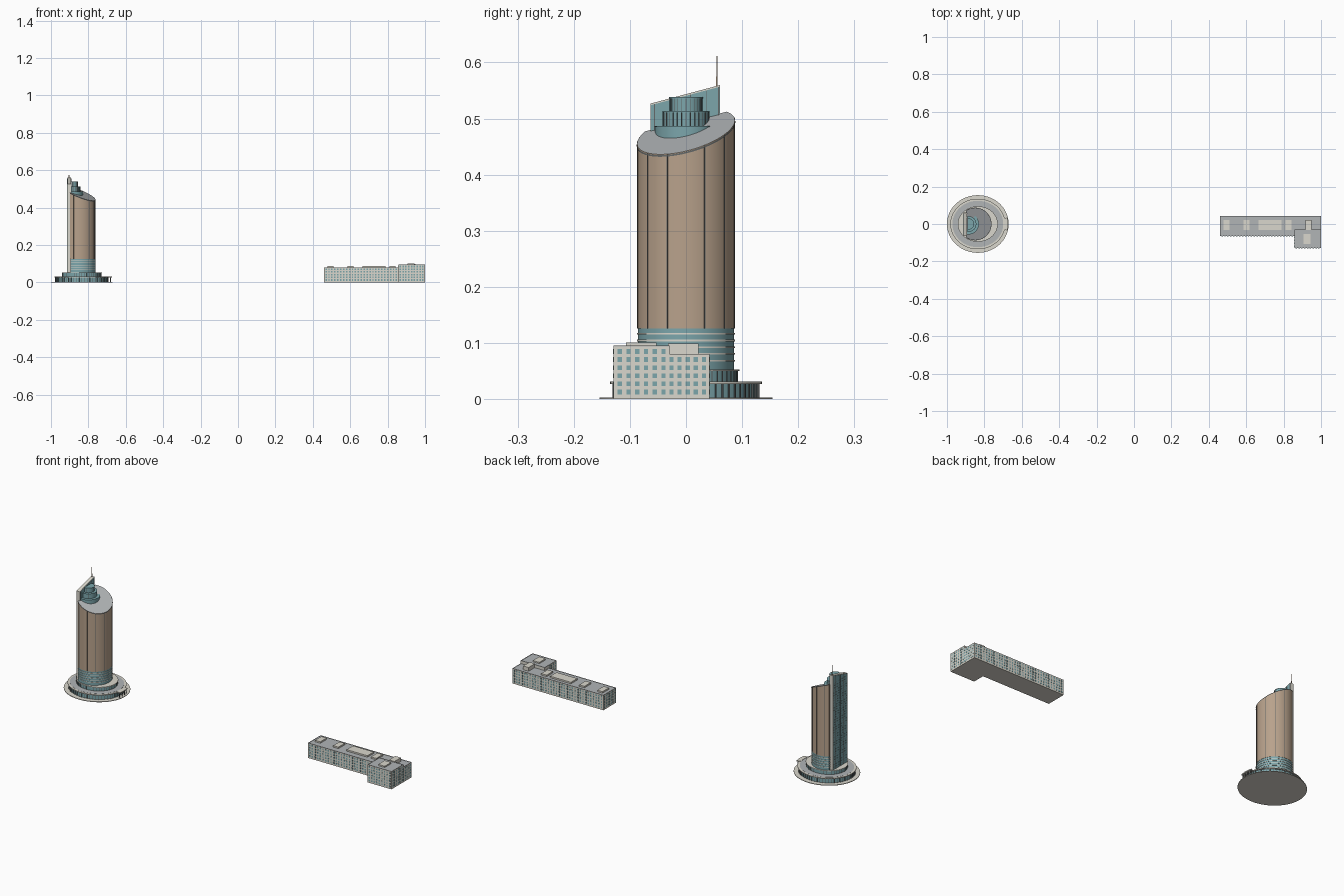
import bpy, bmesh
from math import sin, cos, pi, radians, asin, sqrt

if "Cube" in bpy.data.objects:
    bpy.data.objects.remove(bpy.data.objects["Cube"])

def mat(name, r, g, b):
    m = bpy.data.materials.new(name)
    m.diffuse_color = (r, g, b, 1)
    m.use_nodes = True
    m.node_tree.nodes["Principled BSDF"].inputs["Base Color"].default_value = m.diffuse_color
    return m

CREAM = mat("concrete", .70, .68, .61)
TEAL = mat("teal_glass", .20, .38, .41)
BROWN = mat("bronze_glass", .48, .36, .26)
GREY = mat("roof_grey", .44, .46, .47)
DARK = mat("dark_metal", .13, .14, .14)

def finish(bm, name, mats, smooth=False):
    bmesh.ops.recalc_face_normals(bm, faces=bm.faces[:])
    me = bpy.data.meshes.new(name)
    bm.to_mesh(me)
    bm.free()
    for m in mats:
        me.materials.append(m)
    ob = bpy.data.objects.new(name, me)
    bpy.context.collection.objects.link(ob)
    if smooth:
        bpy.ops.object.select_all(action='DESELECT')
        ob.select_set(True)
        bpy.context.view_layer.objects.active = ob
        bpy.ops.object.shade_smooth_by_angle(angle=radians(30))
    return ob

def add_prism(bm, pts, z0, top, cap=0):
    """Extrude an outline from z0 up to a flat or sloping top."""
    f = top if callable(top) else (lambda x, y: top)
    lo = [bm.verts.new((x, y, z0)) for x, y in pts]
    hi = [bm.verts.new((x, y, f(x, y))) for x, y in pts]
    bm.faces.new(lo[::-1])
    bm.faces.new(hi).material_index = cap
    n = len(pts)
    for i in range(n):
        j = (i + 1) % n
        bm.faces.new((lo[i], lo[j], hi[j], hi[i]))

def prism(name, pts, z0, top, side, cap=None, smooth=False):
    bm = bmesh.new()
    add_prism(bm, pts, z0, top, 1 if cap else 0)
    return finish(bm, name, [side] + ([cap] if cap else []), smooth)

def add_box(bm, x0, x1, y0, y1, z0, top):
    add_prism(bm, [(x0, y0), (x1, y0), (x1, y1), (x0, y1)], z0, top)

def box(name, x0, x1, y0, y1, z0, top, m, cap=None):
    return prism(name, [(x0, y0), (x1, y0), (x1, y1), (x0, y1)], z0, top, m, cap)

def ellipse(cx, rx, ry, n=72, a0=0, a1=2 * pi):
    full = a1 - a0 > 6.28
    k = n if full else n + 1
    return [(cx + rx * cos(a0 + (a1 - a0) * i / n), ry * sin(a0 + (a1 - a0) * i / n)) for i in range(k)]

def posts(name, cx, rx, ry, angles, z0, top, w, m=DARK):
    """Thin upright bars set around an ellipse."""
    bm = bmesh.new()
    for a in angles:
        ex, ey = cx + rx * cos(a), ry * sin(a)
        c, s = cos(a) * w, sin(a) * w
        add_prism(bm, [(ex - c + s, ey - s - c), (ex + c + s, ey + s - c),
                       (ex + c - s, ey + s + c), (ex - c - s, ey - s + c)], z0, top)
    return finish(bm, name, [m])

# ---- plaza and two-tier podium
PX = -.835
prism("plaza_disc", ellipse(PX, .165, .154, 96), 0, .003, CREAM, smooth=True)
prism("podium_wall", ellipse(PX, .140, .128), .003, .027, TEAL, smooth=True)
posts("podium_columns", PX, .142, .130, [2 * pi * i / 60 for i in range(60)], .003, .027, .0012)
prism("podium_roof", ellipse(PX, .147, .135), .027, .031, CREAM, smooth=True)
prism("podium_roof_deck", ellipse(PX, .136, .124), .031, .0316, GREY, smooth=True)
prism("upper_tier_wall", ellipse(PX, .104, .092), .031, .050, TEAL, smooth=True)
posts("upper_tier_mullions", PX, .104, .092, [2 * pi * i / 48 for i in range(48)], .031, .050, .0008)
prism("upper_tier_roof", ellipse(PX, .107, .095), .050, .053, CREAM, smooth=True)
canopy = ellipse(PX, .161, .150, 10, -.23, .23) + ellipse(PX, .138, .126, 10, -.23, .23)[::-1]
prism("entrance_canopy", canopy, .027, .0325, CREAM)
posts("canopy_posts", PX, .156, .145, [-.2, -.07, .07, .2], .003, .027, .0012)

# ---- elliptical tower with a slanted top, cut flat against the rear slab
TX, R, XB = -.849, .087, -.897
cut = pi - asin(sqrt(1 - ((TX - XB) / R) ** 2))
def slant(x, y):
    return .476 - .39 * (x - TX) + .24 * y
def shaft(r):
    return ellipse(TX, r, r, 64, -cut, cut)
prism("tower_lower_glazing", shaft(R - .001), .053, .128, TEAL, smooth=True)
for i in range(5):
    z = .067 + i * .012
    prism("tower_floor_band", shaft(R + .0005), z, z + .003, CREAM, smooth=True)
prism("tower_shaft", shaft(R), .126, slant, BROWN, GREY, smooth=True)
fins = [radians(a) * s for a in (22.5, 52, 80, 110) for s in (-1, 1)]
posts("tower_fins", TX, R, R, fins, .126, lambda x, y: slant(x, y) - .001, .0009)
bm = bmesh.new()
rim = [[bm.verts.new((x, y, slant(x, y) + dz)) for x, y in shaft(R + .0008)] for dz in (-.004, -.001)]
for i in range(len(rim[0]) - 1):
    bm.faces.new((rim[0][i], rim[0][i + 1], rim[1][i + 1], rim[1][i]))
finish(bm, "tower_rim", [DARK], True)

# ---- rear slab with sloping head, glazed on both faces
def head(x, y):
    return .5435 + .266 * y
def below_head(x, y):
    return head(x, y) - .003
box("rear_slab", -.912, -.893, -.063, .061, .03, head, CREAM)
box("rear_slab_back_glass", -.913, -.911, -.058, .056, .053, below_head, TEAL)
box("rear_slab_front_glass", -.894, -.892, -.062, .060, .44, below_head, TEAL)
bm = bmesh.new()
for i in range(1, 8):
    y = -.058 + .114 * i / 8
    add_box(bm, -.9135, -.912, y - .0005, y + .0005, .053, below_head)
for i in range(1, 36):
    z = .053 + i * .0132
    add_box(bm, -.9135, -.912, -.058, .056, z, z + .001)
finish(bm, "rear_slab_grid", [DARK])
bm = bmesh.new()
for y in (-.056, -.026, .008, .036, .058):
    add_box(bm, -.893, -.8912, y - .0006, y + .0006, .46, below_head)
finish(bm, "front_glass_mullions", [DARK])

# ---- stepped crown drums and mast
DX = -.885
for r, z0, z1, n in ((.055, .43, .487, 0), (.041, .485, .513, 16), (.029, .511, .538, 12)):
    a = 1.7
    prism("crown_drum", ellipse(DX, r, r, 40, -a, a), z0, z1 - .002, TEAL, smooth=True)
    prism("crown_drum_cap", ellipse(DX, r + .001, r + .001, 40, -a, a), z1 - .002, z1, TEAL, smooth=True)
    if n:
        posts("crown_mullions", DX, r, r, [-1.6 + 3.2 * i / n for i in range(n + 1)], z0, z1 - .002, .0006)
box("mast_base", -.905, -.902, .0535, .0565, .55, .575, BROWN)
box("mast", -.9043, -.9027, .0542, .0558, .575, .611, BROWN)

# ---- low office block with projecting wing
def windows(name, x0, x1, y0, y1, nx, ny, rows, skip=lambda x, y: False):
    bm = bmesh.new()
    w, d = .0038, .0008
    for r in range(rows):
        z = .0085 + r * .0144
        for i in range(nx):
            x = x0 + (x1 - x0) * (i + .7) / (nx + .4)
            for y in (y0, y1):
                if not skip(x, y):
                    add_box(bm, x - w, x + w, y - d, y + d, z, z + .0085)
        for i in range(ny):
            y = y0 + (y1 - y0) * (i + .7) / (ny + .4)
            for x in (x0, x1):
                if not skip(x, y):
                    add_box(bm, x - d, x + d, y - w, y + w, z, z + .0085)
    finish(bm, name, [TEAL])

XR = .9992
box("long_block", .46, XR, -.065, .042, 0, .079, CREAM, GREY)
box("wing_block", .857, XR, -.129, -.029, 0, .094, CREAM, GREY)
windows("long_block_windows", .46, XR, -.065, .042, 34, 7, 5,
        lambda x, y: x > .857 and y < -.03)
windows("wing_windows", .857, XR, -.129, -.029, 9, 6, 6,
        lambda x, y: (x < .86 or y > -.03) and y > -.06)
# thin roof edges and roof-top plant rooms
for nm, x0, x1, y0, y1, z in (("long_block", .46, XR, -.065, .042, .079), ("wing", .857, XR, -.129, -.029, .094)):
    bm = bmesh.new()
    t = .002
    for b in ((x0, x1, y0, y0 + t), (x0, x1, y1 - t, y1), (x0, x0 + t, y0, y1), (x1 - t, x1, y0, y1)):
        add_box(bm, *b, z - .001, z + .0015)
    finish(bm, nm + "_parapet", [GREY])
for x0, x1 in ((.479, .51), (.586, .617), (.666, .789), (.81, .842), (.917, .949)):
    box("roof_plant_room", x0, x1, -.032, .022, .078, .087 if x0 < .9 else .099, CREAM)
box("wing_plant_room", .906, .944, -.107, -.053, .093, .101, CREAM)
